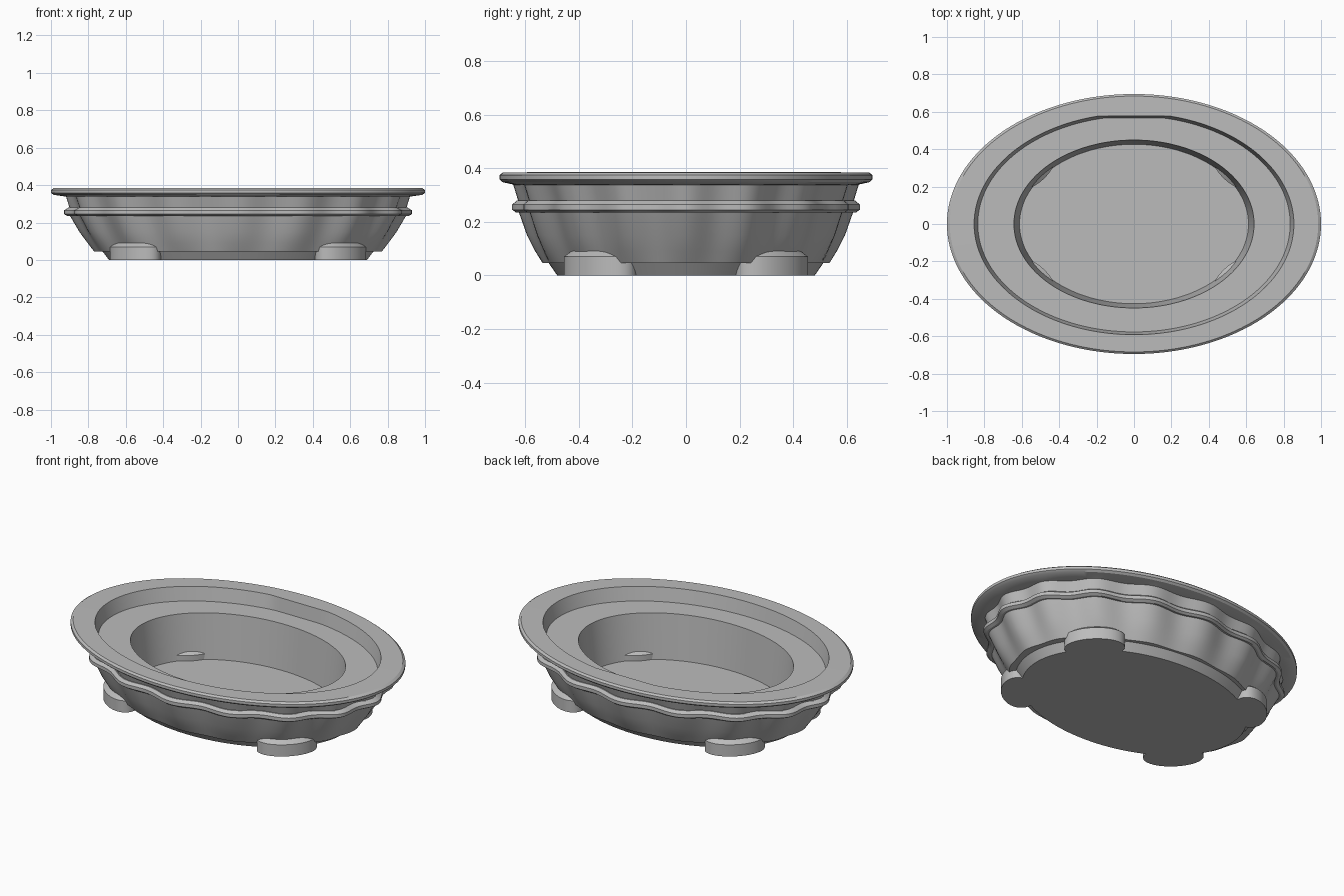
import bpy, bmesh, math

if "Cube" in bpy.data.objects:
    bpy.data.objects.remove(bpy.data.objects["Cube"])

SEGMENTS = 192
LOBES = 16

clay = bpy.data.materials.new("grey_clay")
clay.diffuse_color = (0.5, 0.5, 0.5, 1)
clay.use_nodes = True
clay.node_tree.nodes["Principled BSDF"].inputs["Base Color"].default_value = clay.diffuse_color


def oval_ring(bm, a, b, z, wave=0.0, y_limit=9.0):
    """Oval loop of vertices, optionally scalloped or flattened at the back."""
    ring = []
    for i in range(SEGMENTS):
        t = 2 * math.pi * i / SEGMENTS
        w = wave * math.cos(LOBES * t)
        ring.append(bm.verts.new(((a + w) * math.cos(t),
                                  min((b + w) * math.sin(t), y_limit), z)))
    return ring


def stack(name, rings):
    """Skin a list of ovals and cap the first and last."""
    bm = bmesh.new()
    loops = [oval_ring(bm, *r) for r in rings]
    for low, high in zip(loops, loops[1:]):
        for i in range(SEGMENTS):
            j = (i + 1) % SEGMENTS
            bm.faces.new((low[i], low[j], high[j], high[i]))
    bm.faces.new(loops[0][::-1])
    bm.faces.new(loops[-1])
    bmesh.ops.recalc_face_normals(bm, faces=bm.faces)
    mesh = bpy.data.meshes.new(name)
    bm.to_mesh(mesh)
    bm.free()
    mesh.materials.append(clay)
    obj = bpy.data.objects.new(name, mesh)
    bpy.context.collection.objects.link(obj)
    bpy.ops.object.select_all(action='DESELECT')
    obj.select_set(True)
    bpy.context.view_layer.objects.active = obj
    bpy.ops.object.shade_smooth_by_angle(angle=math.radians(28))
    return obj


# Basin: each row is half length, half depth, height, scallop, back limit
stack("basin", [
    # base plinth
    (0.69, 0.48, 0.0),
    (0.725, 0.512, 0.046),
    # scalloped wall
    (0.765, 0.530, 0.046, 0.005),
    (0.795, 0.553, 0.09, 0.009),
    (0.835, 0.580, 0.15, 0.013),
    (0.882, 0.607, 0.235, 0.016),
    # raised band
    (0.896, 0.618, 0.235, 0.016),
    (0.914, 0.632, 0.245, 0.016),
    (0.914, 0.632, 0.265, 0.016),
    (0.892, 0.615, 0.279, 0.016),
    # neck
    (0.885, 0.610, 0.279, 0.016),
    (0.905, 0.630, 0.338, 0.014),
    # rim
    (0.93, 0.648, 0.340),
    (0.985, 0.684, 0.348),
    (1.0, 0.695, 0.358),
    (1.0, 0.695, 0.374),
    (0.985, 0.684, 0.384),
    # upper recess, flattened at the back
    (0.855, 0.592, 0.385, 0, 0.577),
    (0.835, 0.577, 0.305, 0, 0.568),
    # inner well and floor
    (0.642, 0.449, 0.305),
    (0.612, 0.426, 0.037),
])

# Four oval feet, set along the corners
for sx, sy, place in ((-1, -1, "front_left"), (1, -1, "front_right"),
                      (-1, 1, "back_left"), (1, 1, "back_right")):
    foot = stack("foot_" + place, [
        (0.165, 0.10, 0.0),
        (0.165, 0.10, 0.07),
        (0.135, 0.07, 0.093),
    ])
    foot.location = (sx * 0.547, sy * 0.318, 0)
    foot.rotation_euler.z = -sx * sy * math.pi / 4
